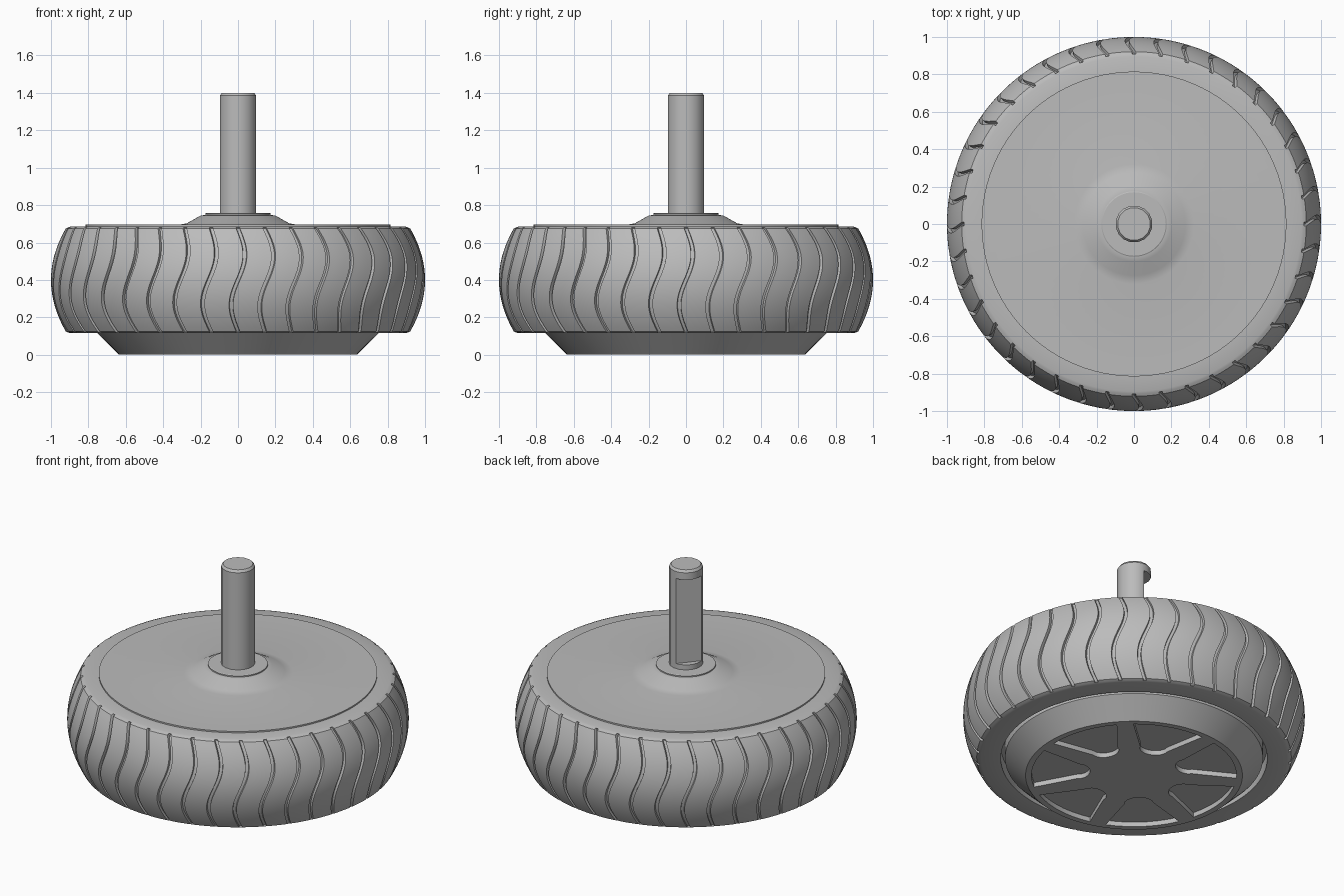
import bpy, bmesh
from math import sin, cos, pi, radians
from mathutils import Matrix

cube = bpy.data.objects.get("Cube")
if cube:
    bpy.data.objects.remove(cube, do_unlink=True)

GREY = (0.5, 0.5, 0.5, 1)
mat = bpy.data.materials.new("plain grey")
mat.use_nodes = True
mat.diffuse_color = GREY
mat.node_tree.nodes["Principled BSDF"].inputs["Base Color"].default_value = GREY


def finish(bm, name, angle=30):
    bmesh.ops.recalc_face_normals(bm, faces=bm.faces)
    me = bpy.data.meshes.new(name)
    bm.to_mesh(me)
    bm.free()
    ob = bpy.data.objects.new(name, me)
    bpy.context.collection.objects.link(ob)
    me.materials.append(mat)
    smooth(ob, angle)
    return ob


def select_only(ob):
    bpy.ops.object.select_all(action='DESELECT')
    ob.select_set(True)
    bpy.context.view_layer.objects.active = ob


def smooth(ob, angle=30):
    select_only(ob)
    bpy.ops.object.shade_smooth_by_angle(angle=radians(angle))


def lathe(name, profile, sides, turn=0.0):
    """Closed solid of revolution; the first and last rings are capped."""
    bm = bmesh.new()
    rings = [[bm.verts.new((r * cos(turn + 2 * pi * i / sides),
                            r * sin(turn + 2 * pi * i / sides), z))
              for i in range(sides)] for r, z in profile]
    for a, b in zip(rings, rings[1:]):
        for i in range(sides):
            j = (i + 1) % sides
            bm.faces.new((a[i], a[j], b[j], b[i]))
    bm.faces.new(rings[0][::-1])
    bm.faces.new(rings[-1])
    return finish(bm, name)


def prism(bm, outline, z0, z1):
    low = [bm.verts.new((x, y, z0)) for x, y in outline]
    high = [bm.verts.new((x, y, z1)) for x, y in outline]
    bm.faces.new(low[::-1])
    bm.faces.new(high)
    for i in range(len(low)):
        j = (i + 1) % len(low)
        bm.faces.new((low[i], low[j], high[j], high[i]))


def cut(ob, bm):
    """Subtract the cutter mesh from the object, then drop the cutter."""
    cutter = finish(bm, "cutter")
    cutter.hide_render = True
    mod = ob.modifiers.new("cut", 'BOOLEAN')
    mod.operation = 'DIFFERENCE'
    mod.solver = 'EXACT'
    mod.object = cutter
    select_only(ob)
    bpy.ops.object.modifier_apply(modifier=mod.name)
    bpy.data.objects.remove(cutter, do_unlink=True)
    smooth(ob)


# Tyre: barrel-shaped ring with wavy tread grooves
GROOVES, ROWS = 40, 26
LOW, HIGH, MID = 0.125, 0.675, 0.4
pitch = 2 * pi / GROOVES
half = 0.011
rows = [(0.78, 0.115, False), (0.895, 0.115, False), (0.908, 0.119, False)]
for k in range(ROWS + 1):
    z = LOW + (HIGH - LOW) * k / ROWS
    rows.append((1 - 0.085 * ((z - MID) / 0.285) ** 2, z, True))
rows += [(0.908, 0.681, False), (0.895, 0.686, False), (0.78, 0.686, False)]
columns = [(-half, 0), (-half * 0.8, 0.018), (half * 0.8, 0.018), (half, 0)]
columns += [(half + (pitch - 2 * half) * k / 4, 0) for k in (1, 2, 3)]

bm = bmesh.new()
grid = []
for r, z, grooved in rows:
    wave = 0.038 * sin(2 * pi * (HIGH - z) / (HIGH - LOW)) if grooved else 0
    ring = []
    for g in range(GROOVES):
        for offset, depth in columns:
            a = -pi / 2 + g * pitch + offset + wave
            rr = r - (depth if grooved else 0)
            ring.append(bm.verts.new((rr * cos(a), rr * sin(a), z)))
    grid.append(ring)
n = len(grid[0])
for k in range(len(grid)):
    a, b = grid[k], grid[(k + 1) % len(grid)]
    for i in range(n):
        j = (i + 1) % n
        bm.faces.new((a[i], a[j], b[j], b[i]))
finish(bm, "tyre", 35)

# Hub: tapered lower boss, top disc and raised centre
hub = lathe("hub", [(0.635, 0), (0.755, 0.118), (0.755, 0.2), (0.815, 0.2),
                    (0.815, 0.695), (0.32, 0.695), (0.275, 0.702),
                    (0.2, 0.744), (0.17, 0.748)], 96)

# Seven rounded pockets in the underside
bm = bmesh.new()
for k in range(7):
    mid = radians(225) + 2 * pi * k / 7
    arc = [(0.6, radians(-21 + 6 * s)) for s in range(8)]
    tip = [(0.3, 0.05), (0.26, 0.0)]
    outline = [(r * cos(a), r * sin(a)) for r, a in arc]
    # round inner end
    outline += [(0.33 - 0.07 * sin(t), 0.085 * cos(t))
                for t in [pi * s / 8 for s in range(9)]]
    turn = Matrix.Rotation(mid, 2)
    prism(bm, [(turn[0][0] * x + turn[0][1] * y, turn[1][0] * x + turn[1][1] * y)
               for x, y in outline], -0.05, 0.03)
cut(hub, bm)

# Collar washer
lathe("collar", [(0.175, 0.735), (0.175, 0.755), (0.17, 0.758)], 48)

# Shaft with chamfered tip and a flat milled on one side
shaft = lathe("shaft", [(0.099, 0.74), (0.099, 1.385), (0.088, 1.4)], 16, pi / 16)
bm = bmesh.new()
flat = Matrix.Rotation(radians(140), 2)
corners = [(0.06, -0.15), (0.2, -0.15), (0.2, 0.15), (0.06, 0.15)]
prism(bm, [(flat[0][0] * x + flat[0][1] * y, flat[1][0] * x + flat[1][1] * y)
           for x, y in corners], 0.79, 1.34)
cut(shaft, bm)
